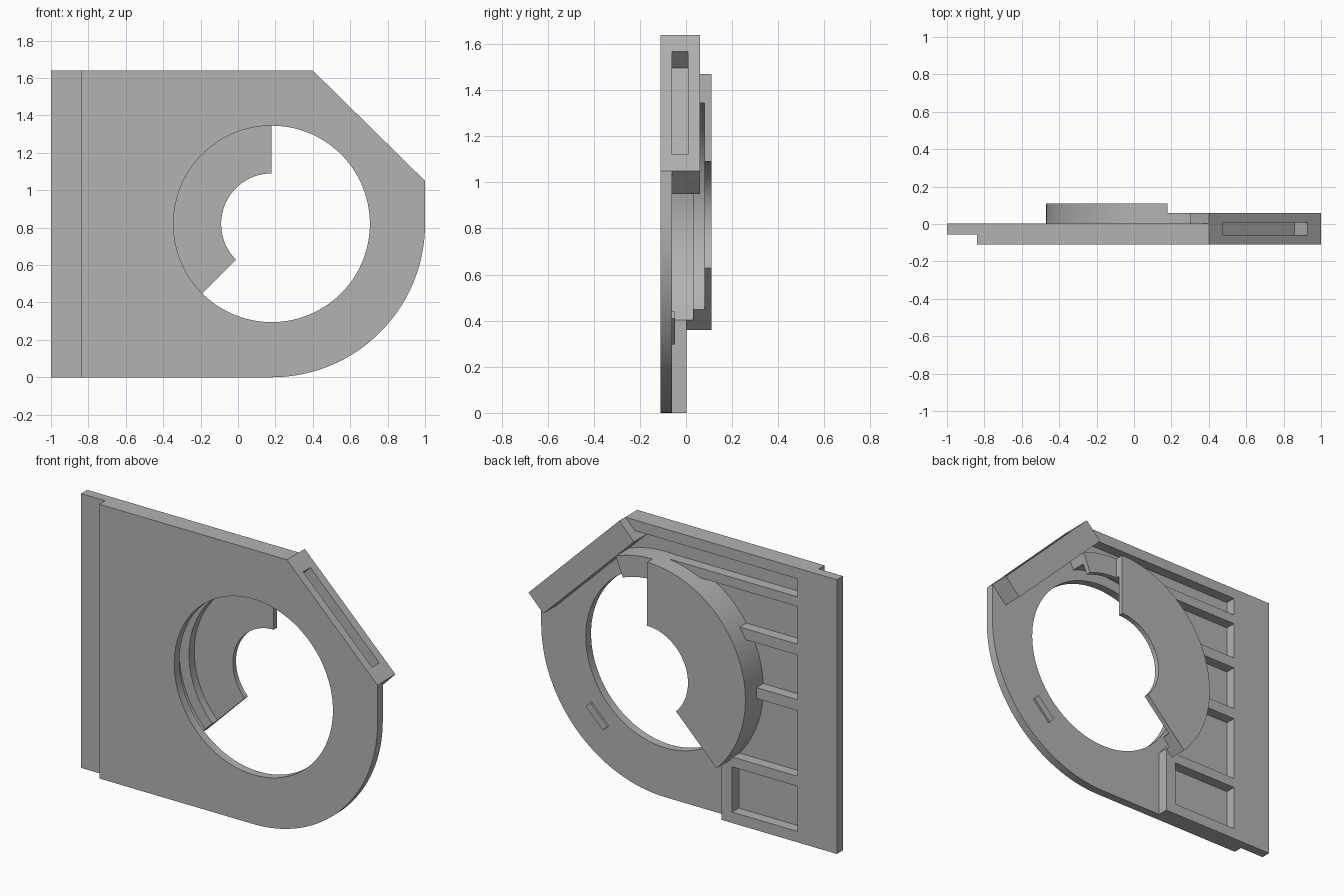
import bpy, bmesh, math
from mathutils import Vector

if "Cube" in bpy.data.objects:
    bpy.data.objects.remove(bpy.data.objects["Cube"])

CX, CZ = 0.18, 0.82          # centre of the round opening
grey = bpy.data.materials.new("light_grey")
grey.diffuse_color = (0.45, 0.45, 0.45, 1)
grey.use_nodes = True
grey.node_tree.nodes["Principled BSDF"].inputs["Base Color"].default_value = grey.diffuse_color


def finish(name, bm):
    bmesh.ops.recalc_face_normals(bm, faces=bm.faces)
    me = bpy.data.meshes.new(name)
    bm.to_mesh(me)
    bm.free()
    me.materials.append(grey)
    ob = bpy.data.objects.new(name, me)
    bpy.context.collection.objects.link(ob)
    return ob


def prism(name, outline, y0, y1):
    """Extrude an (x, z) outline from y0 to y1."""
    bm = bmesh.new()
    face = bm.faces.new([bm.verts.new((x, y0, z)) for x, z in outline])
    ext = bmesh.ops.extrude_face_region(bm, geom=[face])
    verts = [g for g in ext["geom"] if isinstance(g, bmesh.types.BMVert)]
    bmesh.ops.translate(bm, verts=verts, vec=(0, y1 - y0, 0))
    return finish(name, bm)


def box(name, x0, x1, z0, z1, y0=-0.06, y1=0.003):
    return prism(name, [(x0, z0), (x1, z0), (x1, z1), (x0, z1)], y0, y1)


def arc(r, a0, a1, n):
    angles = [math.radians(a0 + (a1 - a0) * i / n) for i in range(n + 1)]
    return [(CX + r * math.cos(a), CZ + r * math.sin(a)) for a in angles]


def sweep(name, profile, a0, a1, n):
    """Sweep a closed (radius, y) profile around the opening."""
    bm = bmesh.new()
    rings = []
    for i in range(n + 1):
        a = math.radians(a0 + (a1 - a0) * i / n)
        rings.append([bm.verts.new((CX + r * math.cos(a), y, CZ + r * math.sin(a)))
                      for r, y in profile])
    k = len(profile)
    for p, q in zip(rings, rings[1:]):
        for j in range(k):
            bm.faces.new((p[j], p[(j + 1) % k], q[(j + 1) % k], q[j]))
    bm.faces.new(rings[0])
    bm.faces.new(rings[-1])
    return finish(name, bm)


def cut(ob, cutter):
    mod = ob.modifiers.new("cut", "BOOLEAN")
    mod.operation, mod.solver, mod.object = "DIFFERENCE", "EXACT", cutter
    bpy.context.view_layer.objects.active = ob
    bpy.ops.object.modifier_apply(modifier=mod.name)
    bpy.data.objects.remove(cutter)


# Front plate with round corner, chamfer and opening
plate = prism("front_plate", [(-0.84, 0)] + arc(0.82, -90, 0, 32)
              + [(1, 1.05), (0.4, 1.64), (-0.84, 1.64)], -0.11, -0.06)
cut(plate, prism("opening_cutter", arc(0.525, 0, 357.5, 143), -0.2, 0.1))

# Back frame: side strip, rims and stiffening ribs
box("side_strip", -1, -0.74, 0, 1.64, -0.055)
box("strip_backing", -0.84, -0.74, 0, 1.64, -0.06, -0.05)
box("bottom_rim", -0.74, -0.237, 0, 0.065)
box("inner_post", -0.307, -0.237, 0.065, 0.403)
prism("top_rim", [(-0.74, 1.576), (0.336, 1.576), (0.4, 1.64), (-0.74, 1.64)], -0.06, 0.003)
for z0, z1, x1 in ((0.335, 0.395, -0.3), (0.787, 0.853, -0.43),
                   (1.12, 1.185, -0.34), (1.41, 1.468, 0.1)):
    box("rib", -0.74, x1, z0, z1)

# Stepped ring with the partial back cover
cover = sweep("ring_and_cover", [(0.59, -0.06), (0.65, -0.06), (0.65, 0.11), (0.27, 0.11),
                                 (0.27, 0.08), (0.525, 0.08), (0.525, 0.03), (0.59, 0.03)],
              90, 225, 54)
ring = sweep("ring_extension", [(0.59, -0.06), (0.65, -0.06), (0.65, 0.06),
                                (0.525, 0.06), (0.525, 0.03), (0.59, 0.03)], 68, 90, 9)

# Slotted block along the chamfer
a, b = Vector((0.4, 1.64)), Vector((1, 1.05))
along = (b - a).normalized()
inward = Vector((along.y, -along.x))


def chamfer_rect(s0, s1, d0, d1):
    return [tuple(a + along * s + inward * d)
            for s, d in ((s0, d0), (s1, d0), (s1, d1), (s0, d1))]


length = (b - a).length
block = prism("chamfer_block", chamfer_rect(0, length, 0, 0.14), -0.11, 0.06)
cut(block, prism("slot_cutter", chamfer_rect(0.103, length - 0.1, -0.05, 0.1), -0.06, 0.008))

# Small raised tab on the back of the plate
t = math.sqrt(0.5)
mid, u, v = Vector((0.625, 0.368)), Vector((t, t)), Vector((t, -t))
tab = [tuple(mid + u * p * 0.08 + v * q * 0.022) for p, q in ((-1, -1), (1, -1), (1, 1), (-1, 1))]
prism("back_tab", tab, -0.06, -0.048)

# Smooth the round walls, keep the edges sharp
bpy.ops.object.select_all(action="DESELECT")
for ob in (plate, cover, ring):
    ob.select_set(True)
bpy.context.view_layer.objects.active = plate
bpy.ops.object.shade_smooth_by_angle(angle=math.radians(30))
